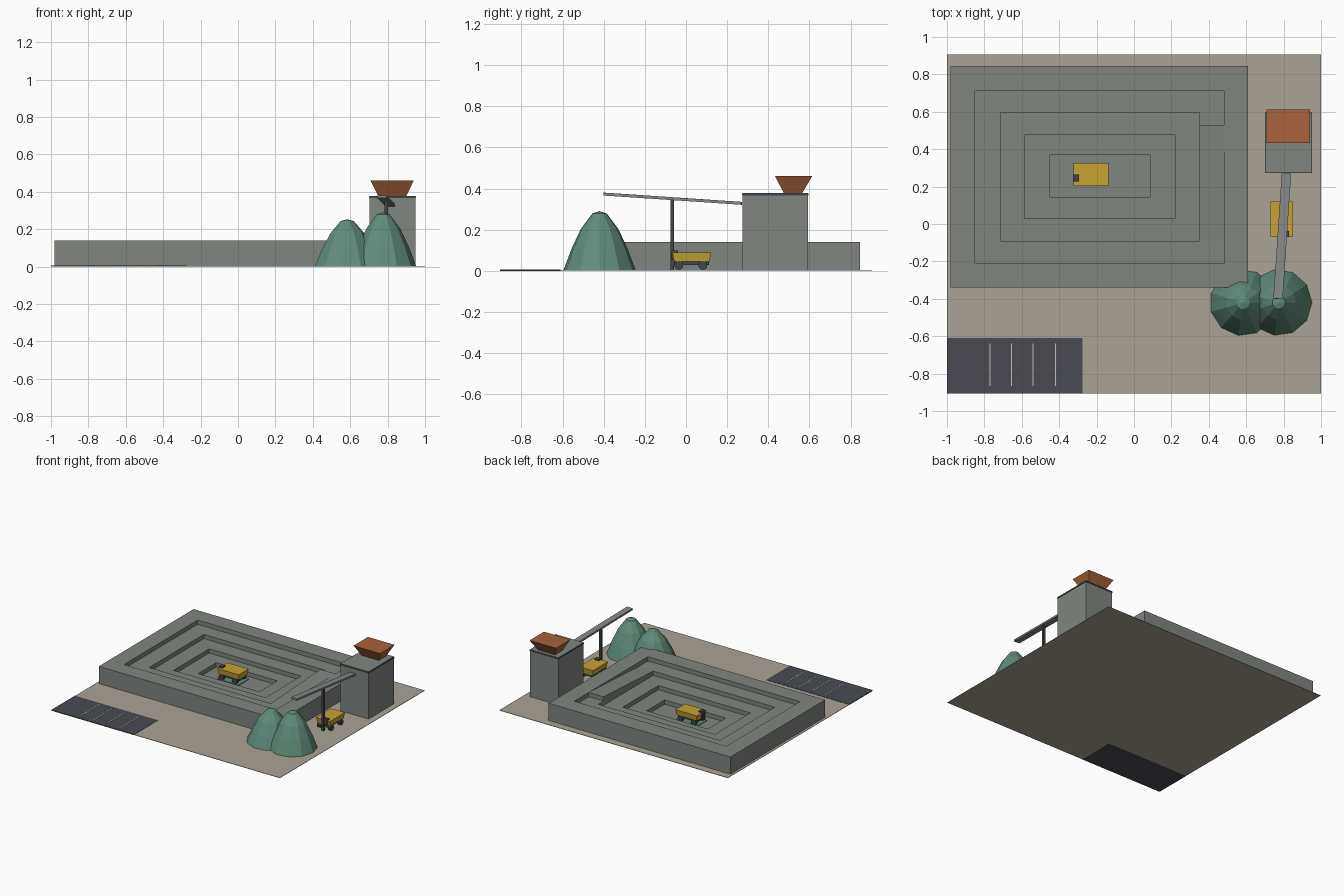
import bpy, bmesh, math
from mathutils import Vector, Matrix

if "Cube" in bpy.data.objects:
    bpy.data.objects.remove(bpy.data.objects["Cube"])


def material(name, r, g, b):
    m = bpy.data.materials.new(name)
    lin = [((c / 255 + 0.055) / 1.055) ** 2.4 for c in (r, g, b)]
    m.diffuse_color = (*lin, 1)
    m.use_nodes = True
    m.node_tree.nodes["Principled BSDF"].inputs["Base Color"].default_value = m.diffuse_color
    return m


SAND = material("sand", 170, 164, 147)
STONE = material("stone grey", 128, 134, 127)
STEEL = material("steel grey", 134, 136, 136)
ASPHALT = material("asphalt", 72, 74, 84)
DARK = material("dark metal", 66, 69, 74)
YELLOW = material("machine yellow", 200, 162, 52)
RUST = material("rust", 168, 98, 60)
TEAL = material("teal gravel", 96, 140, 122)
CREAM = material("line paint", 205, 198, 172)


def finish(name, bm, mat):
    bmesh.ops.recalc_face_normals(bm, faces=bm.faces)
    me = bpy.data.meshes.new(name)
    bm.to_mesh(me)
    bm.free()
    me.materials.append(mat)
    ob = bpy.data.objects.new(name, me)
    bpy.context.collection.objects.link(ob)
    return ob


def loft(name, rects, mat):
    """Bridge a chain of rectangles (x0, x1, y0, y1, z) and close both ends."""
    bm = bmesh.new()
    loops = [[bm.verts.new(p) for p in ((a, c, z), (b, c, z), (b, d, z), (a, d, z))]
             for a, b, c, d, z in rects]
    for lo, hi in zip(loops, loops[1:]):
        for i in range(4):
            j = (i + 1) % 4
            bm.faces.new((lo[i], lo[j], hi[j], hi[i]))
    bm.faces.new(loops[0])
    bm.faces.new(loops[-1])
    return finish(name, bm, mat)


def box(name, x0, x1, y0, y1, z0, z1, mat):
    return loft(name, [(x0, x1, y0, y1, z0), (x0, x1, y0, y1, z1)], mat)


# Ground and parking area
box("ground", -1, 1, -0.905, 0.905, 0.001, 0.004, SAND)
box("parking_lot", -1, -0.275, -0.905, -0.61, 0, 0.006, ASPHALT)
for x in (-0.77, -0.655, -0.54, -0.42):
    box("parking_line", x - 0.003, x + 0.003, -0.865, -0.64, 0.006, 0.0075, CREAM)

# Terraced pit: each rectangle drops one step
TOP, FLOOR = 0.14, 0.006
STEP = (TOP - FLOOR) / 4
outer = (-0.98, 0.61, -0.34, 0.845)
pit = [(*outer, 0.002), (*outer, TOP)]
terraces = [(-0.85, 0.48, -0.21, 0.71), (-0.715, 0.35, -0.09, 0.595),
            (-0.585, 0.22, 0.03, 0.475), (-0.45, 0.085, 0.145, 0.37)]
for i, r in enumerate(terraces):
    pit += [(*r, TOP - i * STEP), (*r, TOP - (i + 1) * STEP)]
loft("quarry_pit", pit, STONE)

# Ramp climbing from the first terrace to the rim
bm = bmesh.new()
low = TOP - STEP
sides = [[bm.verts.new(p) for p in ((x, -0.09, low), (x, 0.53, low), (x, 0.53, TOP))]
         for x in (0.35, 0.48)]
bm.faces.new(sides[0])
bm.faces.new(sides[1])
for i in range(3):
    j = (i + 1) % 3
    bm.faces.new((sides[0][i], sides[0][j], sides[1][j], sides[1][i]))
finish("pit_ramp", bm, STONE)

# Crusher tower with cap and flared hopper
box("crusher_tower", 0.703, 0.95, 0.275, 0.592, 0.004, 0.37, STONE)
box("tower_rim", 0.70, 0.953, 0.272, 0.595, 0.366, 0.375, DARK)
box("tower_roof", 0.703, 0.95, 0.275, 0.592, 0.375, 0.378, STONE)
loft("hopper", [(0.75, 0.90, 0.475, 0.565, 0.378),
                (0.708, 0.94, 0.433, 0.613, 0.46)], RUST)

# Sloping conveyor and its post
a, b = Vector((0.815, 0.27, 0.328)), Vector((0.77, -0.40, 0.373))
belt = box("conveyor", -0.025, 0.025, -(b - a).length / 2, (b - a).length / 2,
           -0.007, 0.007, STEEL)
d = (a - b).normalized()
side = d.cross(Vector((0, 0, 1))).normalized()
rot = Matrix((side, d, side.cross(d))).transposed().to_4x4()
belt.data.transform(Matrix.Translation((a + b) / 2) @ rot)
box("conveyor_post", 0.784, 0.802, -0.076, -0.058, 0.004, 0.345, DARK)

# Gravel piles: faceted lathed domes
PROFILE = [(1, 0), (0.78, 0.36), (0.52, 0.70), (0.2, 0.96)]


def pile(name, x, y, radius, height, n=11):
    bm = bmesh.new()
    rings = [[bm.verts.new((x + radius * r * math.cos(math.tau * k / n),
                            y + radius * r * math.sin(math.tau * k / n),
                            0.003 + height * z)) for k in range(n)] for r, z in PROFILE]
    for lo, hi in zip(rings, rings[1:]):
        for k in range(n):
            m = (k + 1) % n
            bm.faces.new((lo[k], lo[m], hi[m], hi[k]))
    tip = bm.verts.new((x, y, 0.003 + height))
    for k in range(n):
        bm.faces.new((rings[-1][k], rings[-1][(k + 1) % n], tip))
    bm.faces.new(rings[0])
    finish(name, bm, TEAL)


pile("gravel_pile_small", 0.583, -0.42, 0.178, 0.25)
pile("gravel_pile_large", 0.775, -0.42, 0.177, 0.287)


# Dump trucks, modelled heading -x around the origin
def truck(label, x, y, z, turn):
    parts = [
        box(label + "_chassis", -0.085, 0.085, -0.04, 0.04, 0.025, 0.042, DARK),
        loft(label + "_bed", [(-0.085, 0.088, -0.055, 0.055, 0.042),
                              (-0.093, 0.094, -0.061, 0.061, 0.085)], YELLOW),
        box(label + "_cab", -0.097, -0.065, -0.038, 0.0, 0.05, 0.094, DARK),
    ]
    # Four round wheels
    for wx in (-0.062, 0.055):
        for wy in (-0.048, 0.048):
            bm = bmesh.new()
            bmesh.ops.create_cone(bm, cap_ends=True, segments=10, radius1=0.022,
                                  radius2=0.022, depth=0.022,
                                  matrix=Matrix.Translation((wx, wy, 0.022))
                                  @ Matrix.Rotation(math.pi / 2, 4, 'X'))
            parts.append(finish(label + "_wheel", bm, DARK))
    move = Matrix.Translation((x, y, z)) @ Matrix.Rotation(turn, 4, 'Z')
    for p in parts:
        p.data.transform(move)


truck("pit_truck", -0.23, 0.265, FLOOR, 0)
truck("yard_truck", 0.79, 0.027, 0.004, math.pi / 2)

# Pool at the bottom of the pit
box("pit_pool", -0.325, -0.135, 0.2, 0.33, FLOOR, FLOOR + 0.005, TEAL)
